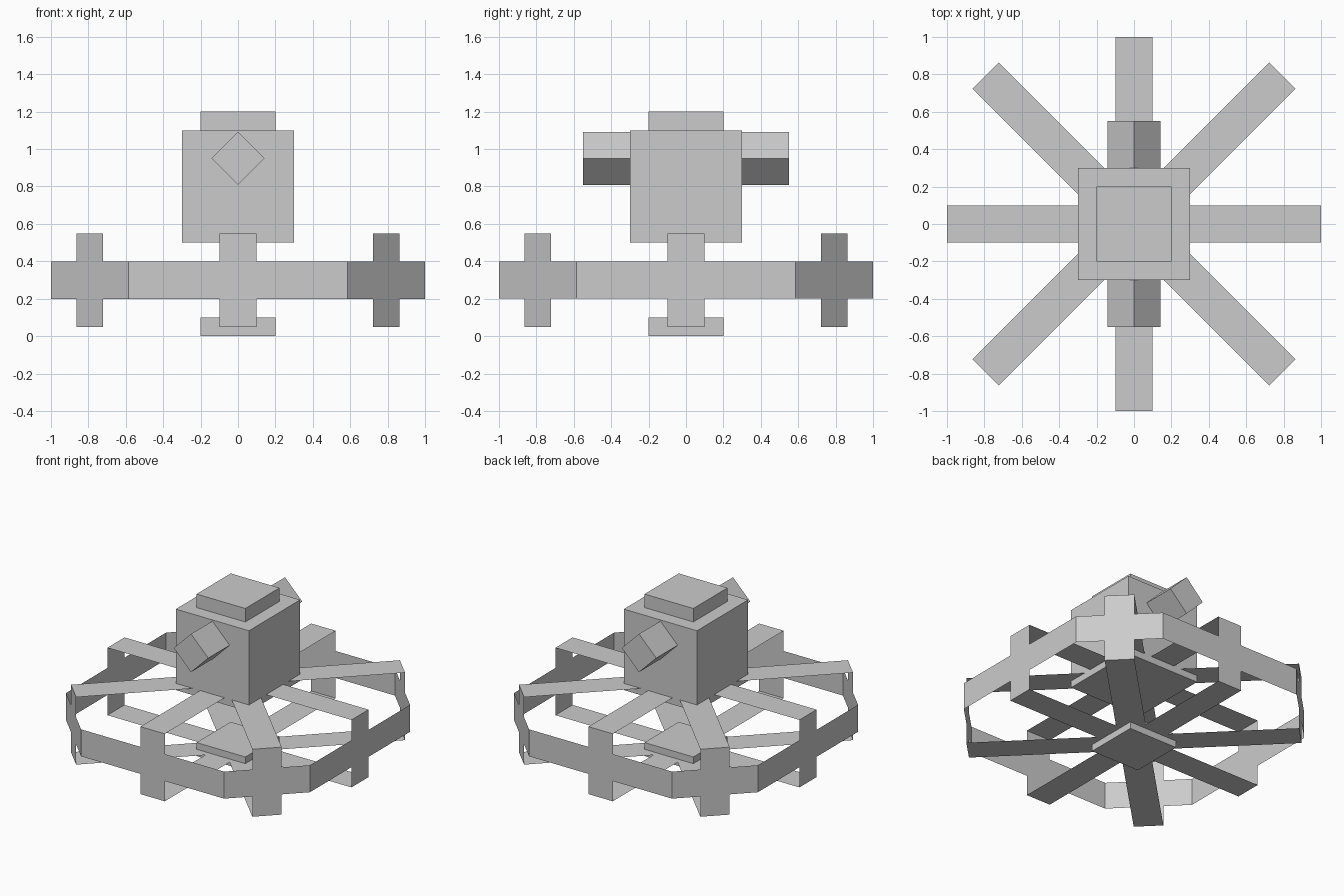
import bpy
import bmesh
from math import pi, sqrt
from mathutils import Matrix

cube = bpy.data.objects.get("Cube")
if cube:
    bpy.data.objects.remove(cube, do_unlink=True)

# Single plain grey
grey = bpy.data.materials.new("plain grey")
grey.use_nodes = True
colour = (0.6, 0.6, 0.6, 1)
grey.diffuse_color = colour
grey.node_tree.nodes["Principled BSDF"].inputs["Base Color"].default_value = colour


def add_object(name, bm):
    mesh = bpy.data.meshes.new(name)
    bm.to_mesh(mesh)
    bm.free()
    mesh.materials.append(grey)
    obj = bpy.data.objects.new(name, mesh)
    bpy.context.collection.objects.link(obj)
    return obj


def box(name, size, centre):
    bm = bmesh.new()
    bmesh.ops.create_cube(bm, size=1)
    bmesh.ops.scale(bm, vec=size, verts=bm.verts)
    obj = add_object(name, bm)
    obj.location = centre
    return obj


def sheet(bm, points, turn):
    bm.faces.new([bm.verts.new(turn @ Matrix.Translation(p).translation) for p in points])


# Body, hatch and base plate
box("body", (0.6, 0.6, 0.6), (0, 0, 0.8))
box("top_hatch", (0.4, 0.4, 0.1), (0, 0, 1.15))
box("base_plate", (0.4, 0.4, 0.1), (0, 0, 0.05))

# Square bar, turned on its edge, passing through the body
bar = box("cross_bar", (0.2, 1.1, 0.2), (0, 0, 0.95))
bar.rotation_euler.y = pi / 4

# Eight-sided frame: cross-shaped panels joined by thin spokes
CORNER = 0.586
HALF = 0.1
LOW, BAND_LOW, BAND_HIGH, HIGH = 0.05, 0.2, 0.4, 0.55
spoke_sets = {"lower_spokes": LOW, "upper_spokes": HIGH}

ring = bmesh.new()
for i in range(8):
    turn = Matrix.Rotation(i * pi / 4, 4, "Z")
    diagonal = i % 2
    radius = (1 + CORNER) / sqrt(2) if diagonal else 1
    reach = (1 - CORNER) / sqrt(2) if diagonal else CORNER
    right = [(HALF, LOW), (HALF, BAND_LOW), (reach, BAND_LOW),
             (reach, BAND_HIGH), (HALF, BAND_HIGH), (HALF, HIGH)]
    outline = right + [(-x, z) for x, z in reversed(right)]
    sheet(ring, [(x, -radius, z) for x, z in outline], turn)
bmesh.ops.remove_doubles(ring, verts=ring.verts, dist=0.001)
add_object("ring_panels", ring)

for name, z in spoke_sets.items():
    bm = bmesh.new()
    for i in range(8):
        radius = (1 + CORNER) / sqrt(2) if i % 2 else 1
        # Spokes start inside the solid middle
        sheet(bm, [(-HALF, -radius, z), (HALF, -radius, z),
                   (HALF, -0.15, z), (-HALF, -0.15, z)],
              Matrix.Rotation(i * pi / 4, 4, "Z"))
    add_object(name, bm)
